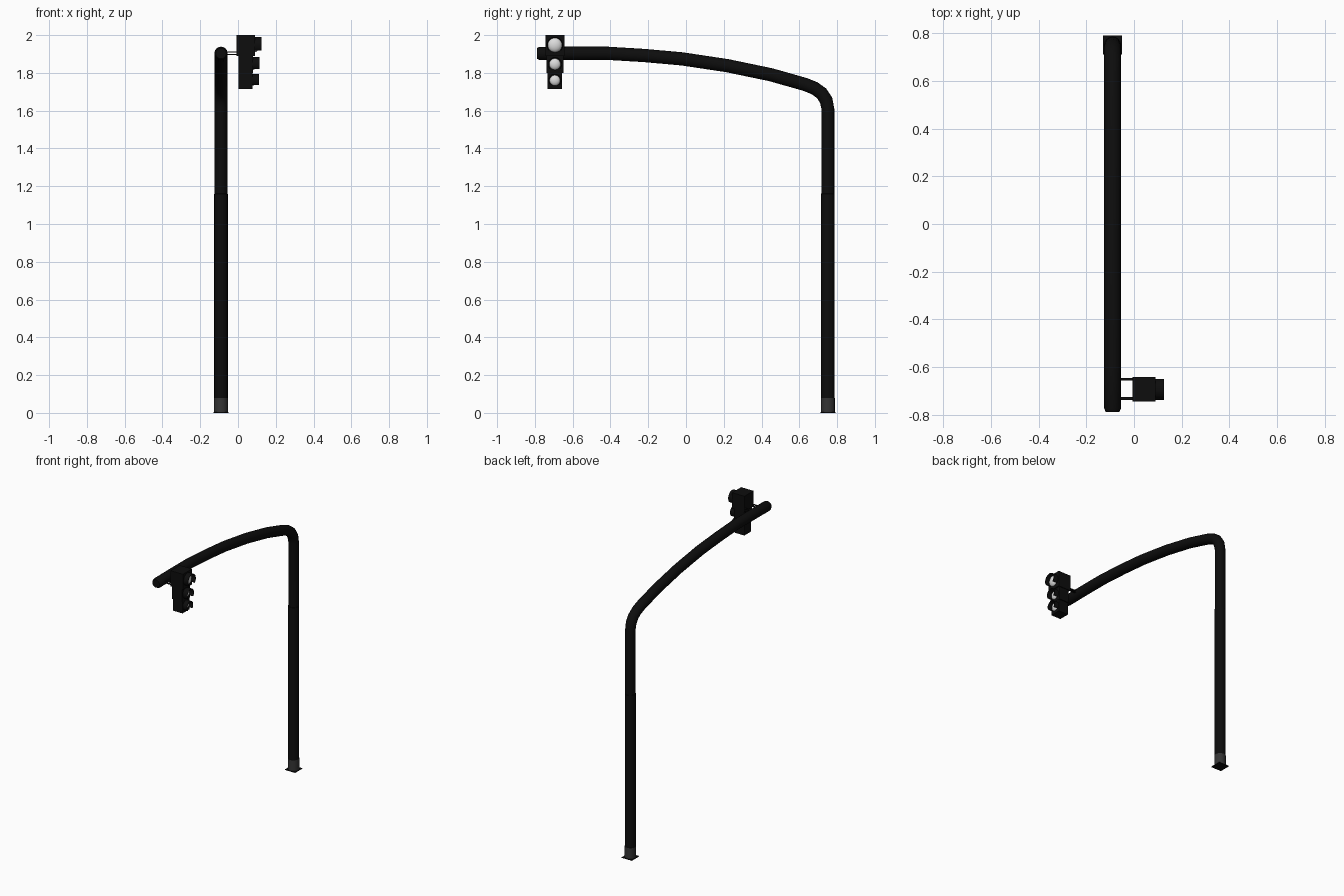
import bpy, bmesh, math
from mathutils import Vector

if "Cube" in bpy.data.objects:
    bpy.data.objects.remove(bpy.data.objects["Cube"])

def material(name, c):
    m = bpy.data.materials.new(name)
    m.diffuse_color = (c[0], c[1], c[2], 1)
    m.use_nodes = True
    m.node_tree.nodes["Principled BSDF"].inputs["Base Color"].default_value = m.diffuse_color
    return m

BLACK = material("black paint", (0.004, 0.004, 0.004))
GREY = material("dark grey base", (0.035, 0.035, 0.035))
LENS = material("pale lens", (0.72, 0.72, 0.72))

def finish(name, bm, mat, smooth=False):
    bmesh.ops.recalc_face_normals(bm, faces=bm.faces)
    me = bpy.data.meshes.new(name)
    bm.to_mesh(me)
    bm.free()
    me.materials.append(mat)
    ob = bpy.data.objects.new(name, me)
    bpy.context.collection.objects.link(ob)
    if smooth:
        bpy.ops.object.select_all(action='DESELECT')
        ob.select_set(True)
        bpy.context.view_layer.objects.active = ob
        bpy.ops.object.shade_smooth_by_angle(angle=math.radians(40))
    return ob

def box(name, lo, hi, mat):
    bm = bmesh.new()
    bmesh.ops.create_cube(bm, size=1)
    for v in bm.verts:
        v.co = [lo[i] + (v.co[i] + 0.5) * (hi[i] - lo[i]) for i in range(3)]
    return finish(name, bm, mat)

def tube(name, path, mat, x=-0.09, sides=16):
    """Sweep a round section along (y, z, radius) points, with closed ends."""
    bm = bmesh.new()
    pts = [Vector((x, y, z)) for y, z, r in path]
    rings = []
    for i, p in enumerate(pts):
        t = (pts[min(i + 1, len(pts) - 1)] - pts[max(i - 1, 0)]).normalized()
        side = Vector((1, 0, 0))
        up = t.cross(side)
        r = path[i][2]
        rings.append([bm.verts.new(p + r * (math.cos(a) * side + math.sin(a) * up))
                      for a in (2 * math.pi * k / sides for k in range(sides))])
    for a, b in zip(rings, rings[1:]):
        for k in range(sides):
            n = (k + 1) % sides
            bm.faces.new((a[k], a[n], b[n], b[k]))
    bm.faces.new(rings[0])
    bm.faces.new(rings[-1])
    return finish(name, bm, mat, True)

# Base plate, grey foot and the bent mast with its arm
PY = 0.751
box("base_plate", (-0.13, PY - 0.04, 0), (-0.05, PY + 0.04, 0.004), BLACK)
tube("mast_foot", [(PY, 0.003, 0.037), (PY, 0.08, 0.037)], GREY)
R = 0.035
tube("mast_and_arm", [
    (PY, 0.08, 0.036), (PY, 1.16, 0.036), (PY, 1.161, 0.034), (PY, 1.61, 0.034),
    (0.742, 1.655, R), (0.718, 1.692, R), (0.68, 1.719, R), (0.63, 1.739, R),
    (0.45, 1.79, R), (0.22, 1.838, R), (-0.02, 1.874, R), (-0.22, 1.892, R),
    (-0.42, 1.904, R), (-0.60, 1.904, R), (-0.775, 1.903, R), (-0.790, 1.903, 0.028)], BLACK)

# Signal head: three stacked housings, each with a lens and a hood
SY = -0.694

def visor(name, z, r, x0, x1, mat, steps=20, thick=0.004):
    """Hood: part of a tube along x, open at the bottom."""
    bm = bmesh.new()
    start, sweep = math.radians(-42), math.radians(264)
    rows = []
    for k in range(steps + 1):
        a = start + sweep * k / steps
        rows.append([bm.verts.new((x, SY + q * math.cos(a), z + q * math.sin(a)))
                     for x, q in ((x0, r), (x1, r), (x1, r - thick), (x0, r - thick))])
    for a, b in zip(rows, rows[1:]):
        for k in range(4):
            n = (k + 1) % 4
            bm.faces.new((a[k], a[n], b[n], b[k]))
    bm.faces.new(rows[0])
    bm.faces.new(rows[-1])
    return finish(name, bm, mat, True)

def lens(name, z, r, x, mat):
    """Domed lens facing +x."""
    bm = bmesh.new()
    bmesh.ops.create_uvsphere(bm, u_segments=20, v_segments=12, radius=r)
    for v in bm.verts:
        v.co = (x + 0.55 * v.co.x, SY + v.co.y, z + v.co.z)
    return finish(name, bm, mat, True)

# name, bottom, top, half width, back x, front x, lens z, lens r, hood r, hood end
sections = [
    ("top", 1.89, 2.0, 0.051, -0.007, 0.09, 1.947, 0.038, 0.044, 0.125),
    ("middle", 1.80, 1.89, 0.045, 0.002, 0.08, 1.846, 0.030, 0.038, 0.115),
    ("bottom", 1.715, 1.80, 0.038, 0.002, 0.078, 1.760, 0.028, 0.035, 0.111)]
for n, z0, z1, w, x0, x1, lz, lr, vr, ve in sections:
    box(n + "_housing", (x0, SY - w, z0), (x1, SY + w, z1), BLACK)
    lens(n + "_lens", lz, lr, x1, LENS)
    visor(n + "_hood", lz, vr, x1 - 0.004, ve, BLACK)

# Thin paired brackets joining the arm to the signal head
for i, y in enumerate((SY - 0.038, SY + 0.042)):
    for j, z in enumerate((1.897, 1.910)):
        box(f"bracket_{i}_{j}", (-0.07, y - 0.006, z - 0.002), (0.005, y + 0.006, z + 0.002), BLACK)
